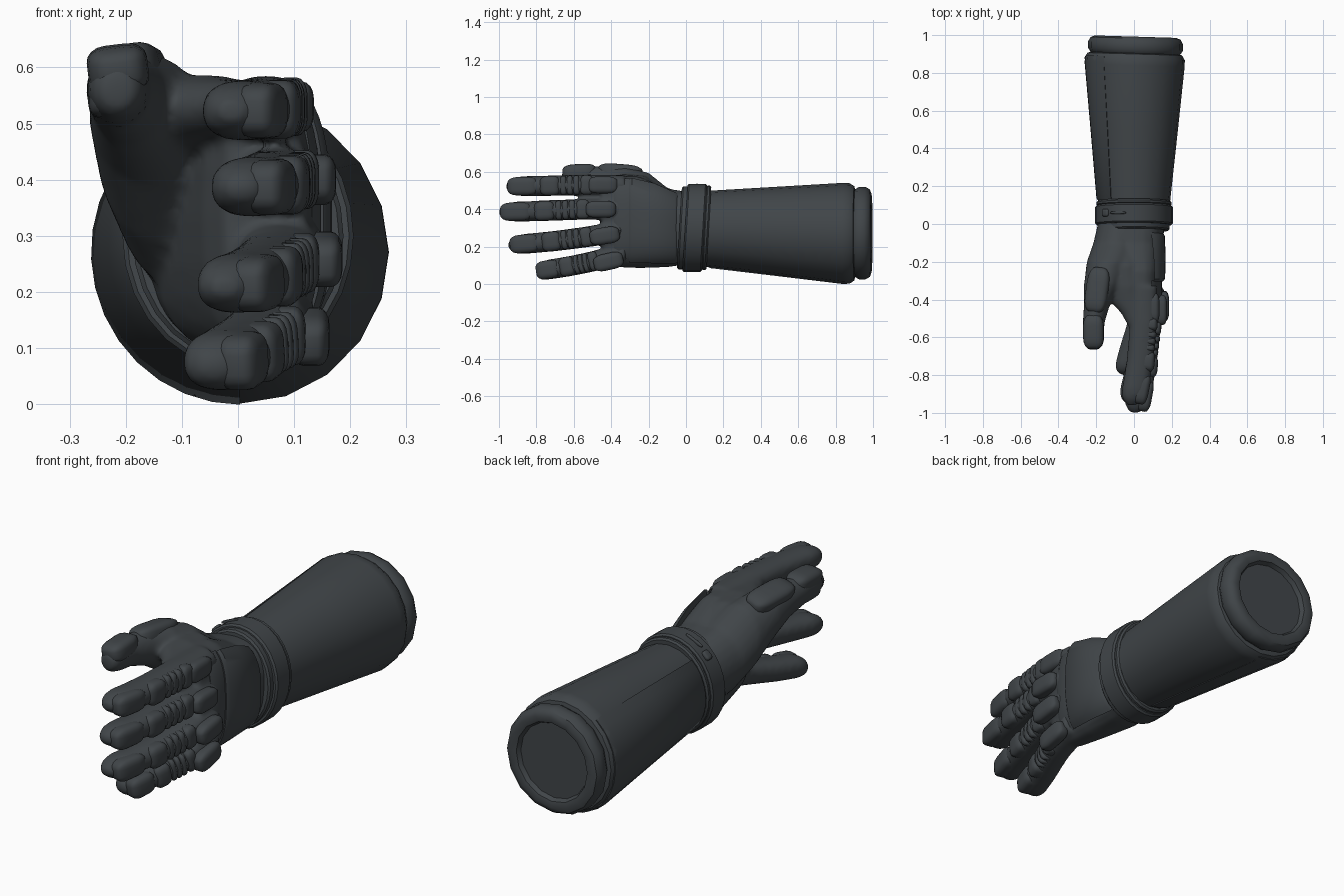
import bpy, bmesh, math
from mathutils import Vector, Euler

mat = bpy.data.materials.new("charcoal grey")
mat.diffuse_color = (0.052, 0.060, 0.066, 1)


def spow(v, p):
    return math.copysign(abs(v) ** p, v)


def loft(bm, secs, n=24, p=1.0, a0=0, a1=360, sx=0, sz=0):
    """Skin x-z ellipse sections (x, y, z, rx, rz); a partial arc is closed by its chord."""
    full = a1 - a0 >= 360
    rings = []
    for x, y, z, rx, rz in secs:
        ring = []
        for i in range(n):
            a = math.radians(a0 + (a1 - a0) * i / (n if full else n - 1))
            px, pz = x + rx * spow(math.cos(a), p), z + rz * spow(math.sin(a), p)
            ring.append(bm.verts.new((px, y + sx * px + sz * (pz - 0.3), pz)))
        rings.append(ring)
    for r, s in zip(rings, rings[1:]):
        for i in range(n):
            j = (i + 1) % n
            bm.faces.new((r[i], r[j], s[j], s[i]))
    bm.faces.new(rings[0])
    bm.faces.new(rings[-1])


def finish(name, bm, angle=40):
    bmesh.ops.recalc_face_normals(bm, faces=bm.faces)
    me = bpy.data.meshes.new(name)
    bm.to_mesh(me)
    bm.free()
    me.materials.append(mat)
    ob = bpy.data.objects.new(name, me)
    bpy.context.collection.objects.link(ob)
    bpy.ops.object.select_all(action='DESELECT')
    ob.select_set(True)
    bpy.context.view_layer.objects.active = ob
    bpy.ops.object.shade_smooth_by_angle(angle=math.radians(angle))
    return ob


def lofted(name, secs, **kw):
    bm = bmesh.new()
    loft(bm, secs, **kw)
    return finish(name, bm)


def pad(name, c, size, rot=(0, 0, 0), bev=0.32):
    """Rounded armour block."""
    bm = bmesh.new()
    bmesh.ops.create_cube(bm, size=1)
    bmesh.ops.bevel(bm, geom=list(bm.edges), offset=bev, segments=4,
                    profile=0.5, affect='EDGES')
    m = Euler(rot).to_matrix()
    for v in bm.verts:
        v.co = m @ Vector(v.co[i] * size[i] for i in range(3)) + Vector(c)
    return finish(name, bm, 60)


def at(path, t):
    """Point and direction on a polyline at t in 0..1."""
    f = min(t * (len(path) - 1), len(path) - 1.0001)
    i = int(f)
    a, b = Vector(path[i]), Vector(path[i + 1])
    return a.lerp(b, f - i), (b - a).normalized()


# Finger centre lines, knuckle to tip
fingers = {
    "index": [(.05, -.33, .525), (.05, -.54, .53), (.03, -.75, .525), (-.012, -.96, .522)],
    "middle": [(.075, -.35, .40), (.07, -.56, .40), (.045, -.78, .39), (.005, -1.0, .385)],
    "ring": [(.08, -.35, .285), (.07, -.54, .25), (.03, -.74, .225), (-.025, -.95, .208)],
    "little": [(.065, -.33, .165), (.045, -.5, .12), (-.005, -.65, .09), (-.045, -.80, .068)],
}
knuckles = {"index": (.102, -.445, .53), "middle": (.142, -.455, .40),
            "ring": (.153, -.435, .258), "little": (.13, -.415, .12)}

# Soft glove body: palm, thumb mound and fingers fused together
bm = bmesh.new()
loft(bm, [(0, .10, .30, .165, .19), (0, 0, .30, .165, .195), (0, -.1, .30, .15, .21),
          (.02, -.25, .33, .125, .245), (.035, -.38, .335, .098, .245),
          (.048, -.45, .335, .072, .225)], p=.8)
loft(bm, [(-.06, .05, .32, .12, .15), (-.09, -.1, .36, .125, .155), (-.13, -.2, .44, .12, .155),
          (-.165, -.32, .51, .10, .115), (-.195, -.42, .545, .07, .085),
          (-.213, -.52, .56, .058, .068), (-.215, -.60, .56, .054, .06),
          (-.215, -.645, .56, .046, .05), (-.215, -.665, .56, .028, .03)])
loft(bm, [(-.06, -.1, .42, .08, .08), (-.07, -.22, .48, .13, .10),
          (-.06, -.33, .515, .13, .072), (-.035, -.40, .525, .10, .055),
          (.0, -.47, .53, .07, .045), (.02, -.55, .53, .045, .04)])  # thumb web
for path in fingers.values():
    secs = []
    for t in [0, .15, .3, .45, .6, .75, .86, .92, .96, .985, 1]:
        c, d = at(path, t)
        k = 1.08 - .08 * t
        if t > .86:
            k *= math.sqrt(max(.1, 1 - ((t - .86) / .14) ** 2))
        secs.append((c.x, c.y, c.z, .069 * k, .053 * k))
    loft(bm, secs, n=16, p=.85)
glove = finish("glove_body", bm, 180)
rm = glove.modifiers.new("fuse", 'REMESH')
rm.mode = 'VOXEL'
rm.voxel_size = .011
rm.use_smooth_shade = True
sm = glove.modifiers.new("soften", 'SMOOTH')
sm.factor = .5
sm.iterations = 5

# Finger armour: tip plate, middle plate, three ribs, lower plate, knuckle
for name, path in fingers.items():
    L = sum((Vector(b) - Vector(a)).length for a, b in zip(path, path[1:]))
    for part, t, ln, w, th in [("tip_plate", .86, .26, .098, .075), ("middle_plate", .63, .17, .104, .075),
                               ("rib_a", .515, .055, .102, .06), ("rib_b", .46, .055, .102, .06),
                               ("rib_c", .405, .055, .102, .06), ("lower_plate", .32, .11, .104, .06)]:
        c, d = at(path, t)
        rz = math.atan2(d.x, -d.y)
        rx = math.atan2(d.z, -d.y)
        c = c + Vector((.048 - .012 * t, 0, 0))
        pad(f"{name}_{part}", c, (th, ln * L, w), (-rx, 0, rz))
    rx = {"ring": .15, "little": .22}.get(name, 0)
    pad(f"{name}_knuckle", knuckles[name], (.066, .16, .09), (rx, 0, 0))

# Thumb armour
pad("thumb_base_plate", (-.193, -.35, .595), (.12, .24, .082), (-.08, -.25, -.12))
pad("thumb_tip_plate", (-.214, -.57, .597), (.108, .18, .085), (.05, -.12, 0))
pad("thumb_side_plate", (-.235, -.56, .55), (.064, .16, .08))

# Back-of-hand plate in two layers
lofted("hand_plate", [(.0, -.045, .30, .150, .20), (.0, -.06, .30, .163, .21),
                      (.02, -.17, .325, .148, .235), (.035, -.29, .34, .130, .25),
                      (.035, -.305, .34, .118, .245)], n=16, p=.75, a0=-62, a1=62)
lofted("hand_plate_front", [(.03, -.30, .34, .118, .24), (.035, -.36, .34, .112, .245),
                            (.035, -.385, .34, .098, .24)], n=16, p=.75, a0=-65, a1=65)


# Wrist straps
def band(name, y0, y1, rx, rz, e=.008):
    lofted(name, [(0, y0, .30, rx - .03, rz - .03), (0, y0, .30, rx - e, rz - e),
                  (0, y0 + e, .30, rx, rz), (0, y1 - e, .30, rx, rz),
                  (0, y1, .30, rx - e, rz - e), (0, y1, .30, rx - .03, rz - .03)],
           n=28, sz=.06)


band("wrist_binding", -.035, .02, .188, .222)
band("wrist_strap", -.005, .098, .206, .236)
band("wrist_edge", .095, .122, .199, .226)
pad("buckle_stud", (-.15, .06, .462), (.045, .04, .025), (0, -.78, 0))
pad("buckle_bar", (-.085, .06, .515), (.09, .014, .014), (0, -.42, 0))

# Flared sleeve with an overlapping inner panel and a rolled end
lofted("sleeve", [(0, .10, .295, .165, .18), (0, .11, .295, .190, .203), (0, .16, .294, .195, .207),
                  (.003, .50, .283, .229, .238), (.004, .84, .271, .264, .270),
                  (.004, .875, .271, .265, .268), (.004, .90, .271, .250, .252),
                  (.004, .91, .271, .21, .21)], n=20, sx=-.03)
lofted("sleeve_panel", [(0, .115, .295, .187, .202), (0, .13, .295, .199, .210),
                        (.003, .50, .283, .234, .242), (.004, .85, .271, .266, .272),
                        (.004, .885, .271, .262, .264)], n=14, a0=128, a1=270, sx=-.03)
lofted("sleeve_end_roll", [(.008, .88, .272, .21, .21), (.008, .905, .272, .238, .235),
                           (.008, .925, .272, .251, .247), (.008, .96, .272, .251, .247),
                           (.008, .983, .272, .238, .234), (.008, .992, .272, .215, .21),
                           (.008, .985, .272, .188, .184), (.008, .965, .272, .178, .174)],
       n=16, sx=-.03)
